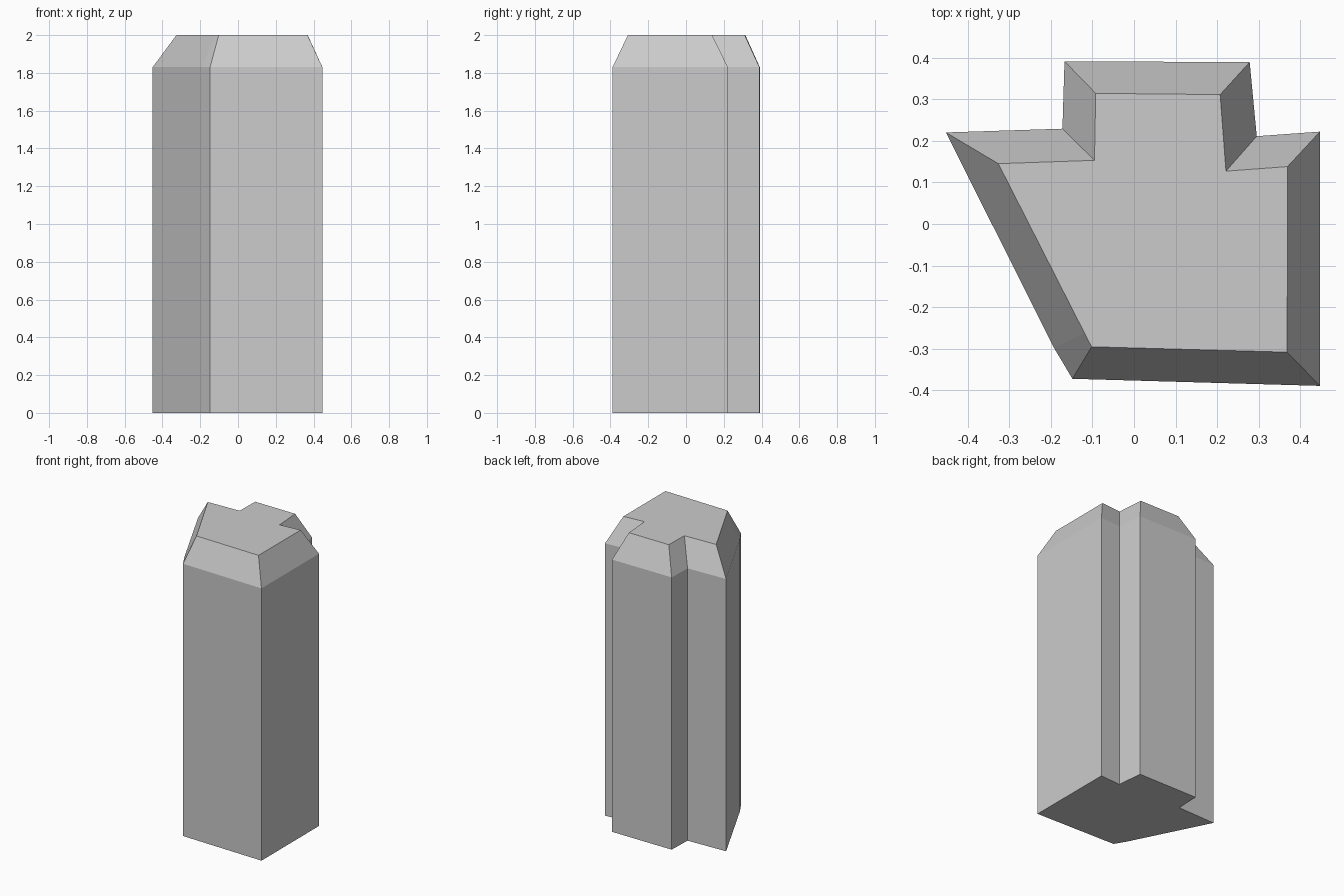
import bpy, bmesh

if "Cube" in bpy.data.objects:
    bpy.data.objects.remove(bpy.data.objects["Cube"])

# Plan outline of the shaft and matching outline of the smaller top face
outer = [(-.452, .220), (-.192, -.298), (-.148, -.372), (.447, -.389), (.447, .222),
         (.295, .211), (.278, .389), (-.167, .391), (-.172, .229)]
inner = [(-.326, .145), (-.119, -.262), (-.102, -.295), (.368, -.308), (.369, .138),
         (.221, .127), (.207, .311), (-.092, .314), (-.095, .153)]

bm = bmesh.new()


def ring(points, z):
    return [bm.verts.new((x, y, z)) for x, y in points]


# Base, shoulder and top rings
rings = [ring(outer, 0), ring(outer, 1.83), ring(inner, 2)]

# Shaft walls and sloped shoulder
for low, high in zip(rings, rings[1:]):
    for i in range(len(low)):
        j = (i + 1) % len(low)
        bm.faces.new((low[i], low[j], high[j], high[i]))

# Flat base and top
bm.faces.new(rings[0][::-1])
bm.faces.new(rings[-1])
bmesh.ops.recalc_face_normals(bm, faces=bm.faces[:])

mesh = bpy.data.meshes.new("chamfered_pillar")
bm.to_mesh(mesh)
bm.free()
bpy.context.collection.objects.link(bpy.data.objects.new("chamfered_pillar", mesh))
